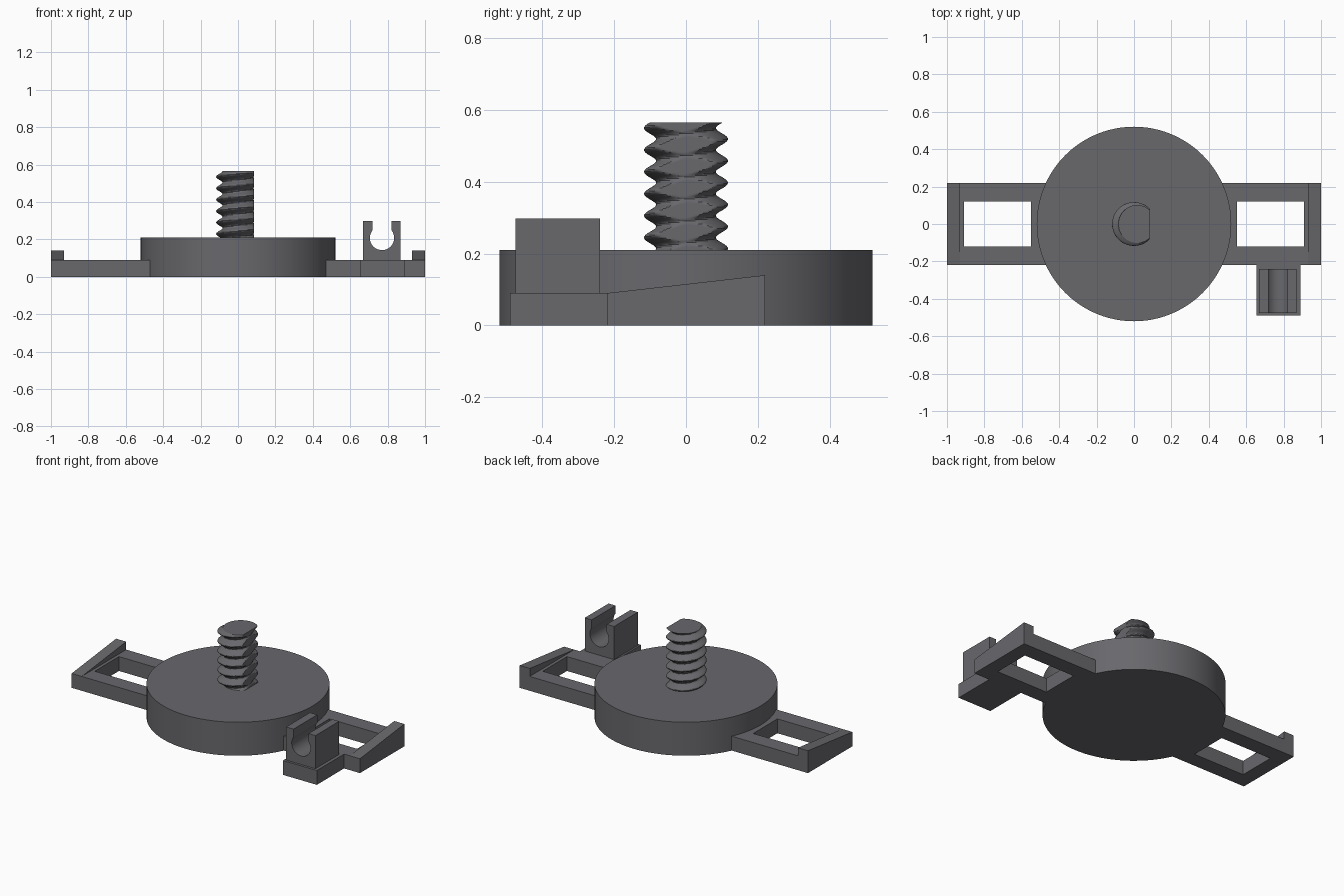
import bpy, bmesh, math
from mathutils import Vector

if "Cube" in bpy.data.objects:
    bpy.data.objects.remove(bpy.data.objects["Cube"])

grey = bpy.data.materials.new("dark grey plastic")
grey.diffuse_color = (0.14, 0.14, 0.152, 1)
grey.use_nodes = True
grey.node_tree.nodes["Principled BSDF"].inputs["Base Color"].default_value = grey.diffuse_color


def finish(name, bm, smooth=None):
    bmesh.ops.recalc_face_normals(bm, faces=bm.faces[:])
    me = bpy.data.meshes.new(name)
    bm.to_mesh(me)
    bm.free()
    me.materials.append(grey)
    ob = bpy.data.objects.new(name, me)
    bpy.context.collection.objects.link(ob)
    if smooth:
        bpy.ops.object.select_all(action='DESELECT')
        ob.select_set(True)
        bpy.context.view_layer.objects.active = ob
        bpy.ops.object.shade_smooth_by_angle(angle=math.radians(smooth))
    return ob


def prism(name, outline, offset, smooth=None):
    """Extrude a closed outline of 3D points along an offset."""
    bm = bmesh.new()
    face = bm.faces.new([bm.verts.new(p) for p in outline])
    ext = bmesh.ops.extrude_face_region(bm, geom=[face])["geom"]
    verts = [v for v in ext if isinstance(v, bmesh.types.BMVert)]
    bmesh.ops.translate(bm, verts=verts, vec=Vector(offset))
    # the extrusion keeps the starting cap, so the solid is closed
    return finish(name, bm, smooth)


def box(name, x0, x1, y0, y1, z0, z1):
    return prism(name, [(x0, y0, z0), (x1, y0, z0), (x1, y1, z0), (x0, y1, z0)],
                 (0, 0, z1 - z0))


# Round base
SIDES = 96
prism("base_disc", [(0.52 * math.cos(2 * math.pi * i / SIDES),
                     0.52 * math.sin(2 * math.pi * i / SIDES), 0)
                    for i in range(SIDES)], (0, 0, 0.21), 30)

# Side arms with strap windows and sloped end ridges
for side, s in (("left", -1), ("right", 1)):
    xa, xb = sorted((s * 0.45, s * 1.0))
    arm = box(side + "_arm", xa, xb, -0.22, 0.22, 0, 0.09)
    xa, xb = sorted((s * 0.55, s * 0.91))
    cutter = box(side + "_window_cutter", xa, xb, -0.12, 0.12, -0.1, 0.2)
    cutter.hide_render = True
    cutter.hide_set(True)
    mod = arm.modifiers.new("window", 'BOOLEAN')
    mod.operation = 'DIFFERENCE'
    mod.object = cutter
    mod.solver = 'EXACT'
    bpy.ops.object.select_all(action='DESELECT')
    bpy.context.view_layer.objects.active = arm
    arm.select_set(True)
    bpy.ops.object.modifier_apply(modifier=mod.name)
    bpy.data.objects.remove(cutter)
    prism(side + "_ridge", [(s, -0.22, 0.09), (s, 0.22, 0.09), (s, 0.22, 0.14)],
          (-s * 0.07, 0, 0))

# Clip: foot plate and slotted round-bore holder
box("clip_foot", 0.655, 0.89, -0.49, -0.22, 0, 0.09)
cx, cz, r, half = 0.77, 0.208, 0.065, 0.052
a0 = math.acos(half / r)
arc = [a0 - (math.pi + 2 * a0) * i / 32 for i in range(33)]
outline = [(0.667, 0.09), (0.87, 0.09), (0.87, 0.298), (cx + half, 0.298)]
outline += [(cx + r * math.cos(a), cz + r * math.sin(a)) for a in arc]
outline += [(cx - half, 0.298), (0.667, 0.298)]
prism("clip_holder", [(x, -0.475, z) for x, z in outline], (0, 0.235, 0), 30)

# Threaded post with one flattened side
PITCH, CREST, ROOT, FLAT = 0.061, 0.117, 0.083, 0.085
Z0, Z1, RINGS, SEG = 0.20, 0.565, 84, 80
bm = bmesh.new()
rings = []
for k in range(RINGS + 1):
    z = Z0 + (Z1 - Z0) * k / RINGS
    ring = []
    for i in range(SEG):
        a = 2 * math.pi * i / SEG
        phase = 2 * math.pi * (z - 0.504) / PITCH - a
        rad = (CREST + ROOT) / 2 + (CREST - ROOT) / 2 * math.cos(phase)
        ring.append(bm.verts.new((min(FLAT, rad * math.cos(a)), rad * math.sin(a), z)))
    rings.append(ring)
for lo, hi in zip(rings, rings[1:]):
    for i in range(SEG):
        j = (i + 1) % SEG
        bm.faces.new((lo[i], lo[j], hi[j], hi[i]))
bm.faces.new(rings[0][::-1])
bm.faces.new(rings[-1])
finish("threaded_post", bm, 30)
